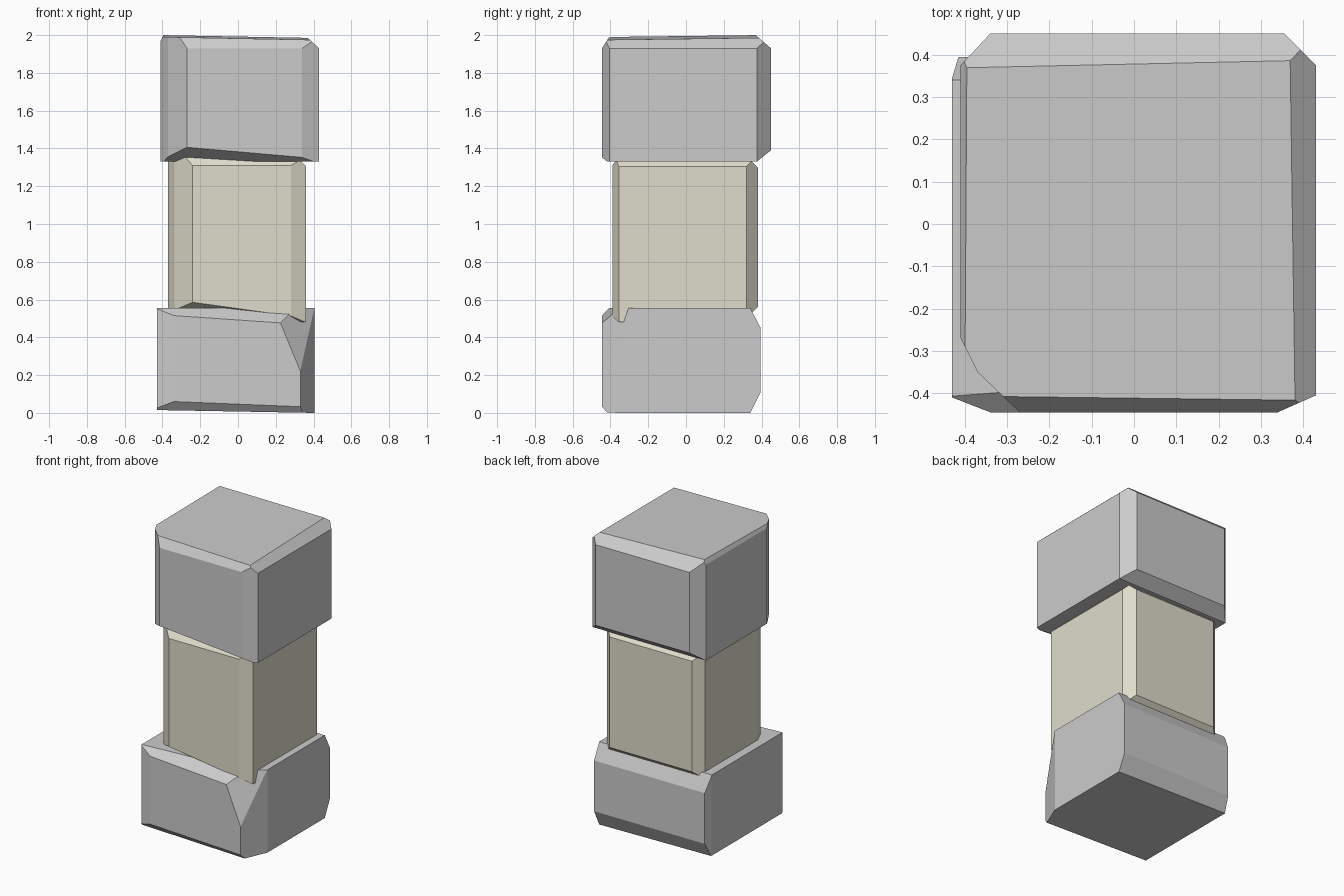
import bpy, bmesh
from mathutils import Vector


def lift(axis, p, t):
    """Place a 2D point on a plane at distance t along the given axis."""
    a, b = p
    return Vector({'x': (t, a, b), 'y': (a, t, b), 'z': (a, b, t)}[axis])


def block(name, lo, hi, bevels, slants, color=None):
    """Box trimmed by straight bevels (axis, p, q) and by slanted three-point planes."""
    lo, hi = Vector(lo), Vector(hi)
    mid = (lo + hi) / 2
    bm = bmesh.new()
    bmesh.ops.create_cube(bm, size=1)
    for v in bm.verts:
        v.co = Vector(v.co[i] * (hi[i] - lo[i]) + mid[i] for i in range(3))
    planes = [(lift(ax, p, 0), lift(ax, q, 0), lift(ax, p, 1)) for ax, p, q in bevels]
    planes += [tuple(Vector(p) for p in s) for s in slants]
    for a, b, c in planes:
        n = (b - a).cross(c - a).normalized()
        if n.dot(mid - a) > 0:
            n = -n
        bmesh.ops.bisect_plane(bm, geom=bm.verts[:] + bm.edges[:] + bm.faces[:],
                               dist=1e-5, plane_co=a, plane_no=n, clear_outer=True)
        rim = [e for e in bm.edges if e.is_boundary]
        if rim:
            bmesh.ops.holes_fill(bm, edges=rim, sides=0)
    bmesh.ops.recalc_face_normals(bm, faces=bm.faces[:])
    me = bpy.data.meshes.new(name)
    bm.to_mesh(me)
    bm.free()
    ob = bpy.data.objects.new(name, me)
    bpy.context.collection.objects.link(ob)
    if color:
        mat = bpy.data.materials.new(name + "_stone")
        mat.diffuse_color = color
        me.materials.append(mat)
    return ob


# Upper grey stone
block("top_stone", (-0.41, -0.445, 1.33), (0.43, 0.45, 2.0), [
    ('z', (-0.41, -0.27), (-0.37, -0.35)), ('z', (-0.37, -0.35), (-0.27, -0.445)),
    ('z', (-0.41, 0.375), (-0.34, 0.45)), ('z', (0.43, 0.375), (0.355, 0.45)),
    ('z', (0.43, -0.405), (0.34, -0.445)),
    ('x', (-0.445, 1.93), (-0.41, 1.985)), ('x', (0.45, 1.93), (0.375, 1.995)),
    ('x', (0.45, 1.39), (0.375, 1.33)),
    ('y', (0.43, 1.93), (0.375, 1.98)), ('y', (-0.41, 1.97), (-0.395, 2.0)),
], [
    ((-0.4, 0.375, 2.0), (0.38, 0.375, 1.985), (-0.4, -0.41, 1.99)),
    ((-0.2, -0.445, 1.40), (0.43, -0.445, 1.345), (-0.2, -0.33, 1.33)),
])

# Middle sandy stone
block("middle_stone", (-0.37, -0.39, 0.48), (0.36, 0.38, 1.36), [
    ('z', (-0.37, -0.23), (-0.335, -0.31)), ('z', (-0.335, -0.31), (-0.24, -0.39)),
    ('z', (-0.37, 0.325), (-0.31, 0.38)), ('z', (0.36, 0.32), (0.30, 0.38)),
    ('z', (0.36, -0.355), (0.28, -0.39)),
    ('x', (-0.39, 1.31), (-0.36, 1.35)), ('x', (0.38, 1.30), (0.32, 1.36)),
    ('x', (0.38, 0.56), (0.32, 0.50)),
    ('y', (0.36, 1.305), (0.32, 1.345)),
], [
    ((-0.4, 0.3, 1.365), (0.33, 0.3, 1.34), (-0.4, -0.3, 1.365)),
    ((-0.2, -0.39, 0.58), (0.34, -0.39, 0.505), (-0.2, -0.27, 0.50)),
], (0.74, 0.72, 0.60, 1))

# Lower grey stone
block("bottom_stone", (-0.43, -0.445, 0), (0.405, 0.395, 0.555), [
    ('z', (-0.43, -0.41), (-0.34, -0.445)), ('z', (-0.43, 0.345), (-0.415, 0.395)),
    ('z', (0.405, -0.265), (0.33, -0.445)),
    ('x', (0.395, 0.45), (0.34, 0.555)), ('x', (0.395, 0.11), (0.34, 0)),
], [
    ((-0.34, -0.445, 0.515), (0.10, -0.445, 0.485), (-0.34, -0.40, 0.555)),
    ((-0.34, -0.445, 0.06), (0.40, -0.445, 0.03), (-0.34, -0.39, 0)),
    ((0.405, -0.265, 0.56), (0.28, -0.38, 0.53), (0.38, -0.445, 0.10)),
    ((-0.43, -0.4, 0.015), (0.40, -0.4, 0), (-0.43, 0.3, 0.015)),
])
